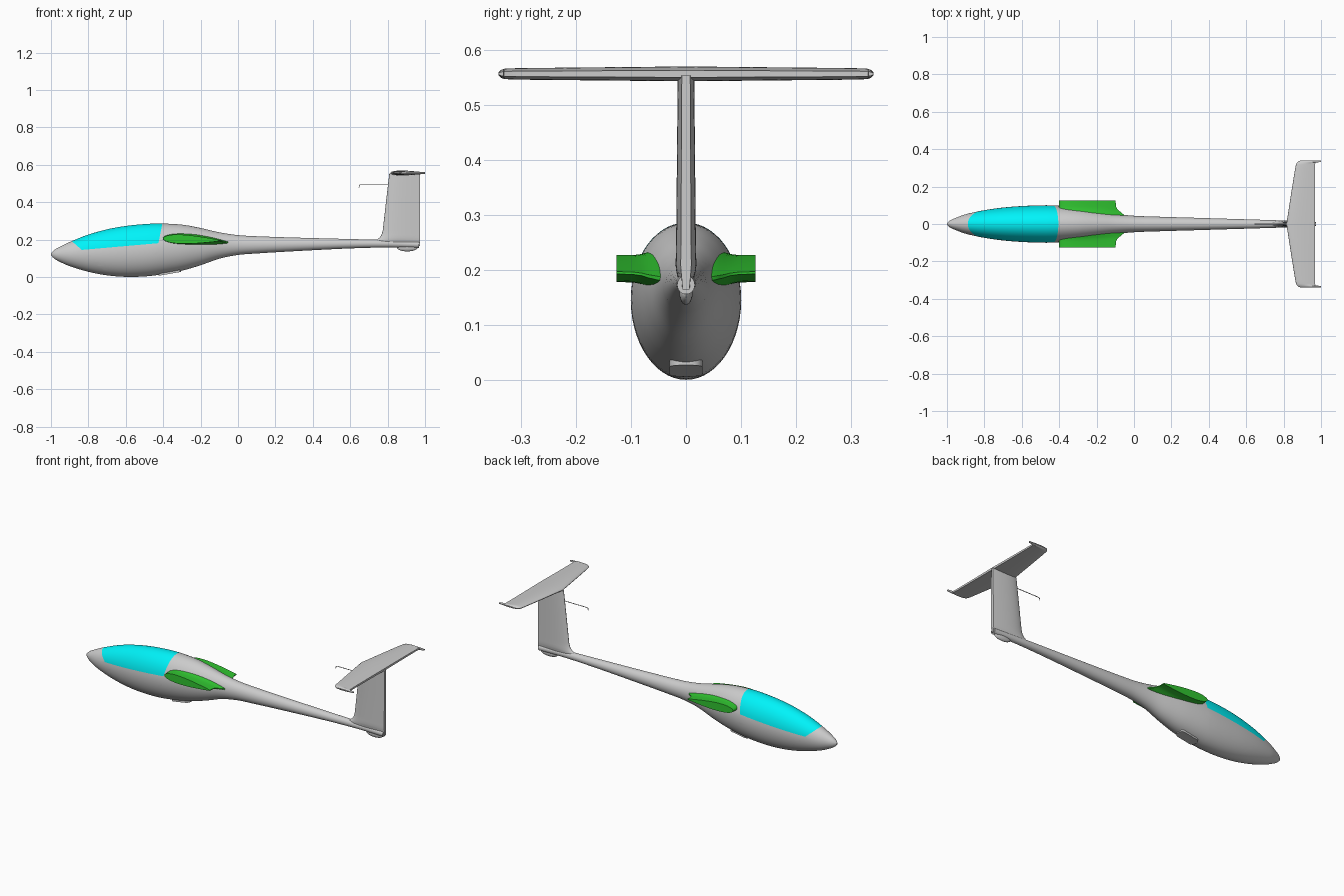
import bpy, bmesh
from math import sin, cos, pi, sqrt, radians
from mathutils import Vector

if "Cube" in bpy.data.objects:
    bpy.data.objects.remove(bpy.data.objects["Cube"])


def material(name, color):
    m = bpy.data.materials.new(name)
    m.diffuse_color = color
    m.use_nodes = True
    m.node_tree.nodes["Principled BSDF"].inputs["Base Color"].default_value = m.diffuse_color
    return m


def finish(bm, name, mat=None, angle=35):
    bmesh.ops.recalc_face_normals(bm, faces=bm.faces)
    mesh = bpy.data.meshes.new(name)
    bm.to_mesh(mesh)
    bm.free()
    ob = bpy.data.objects.new(name, mesh)
    bpy.context.collection.objects.link(ob)
    if mat:
        mesh.materials.append(mat)
    bpy.ops.object.select_all(action='DESELECT')
    ob.select_set(True)
    bpy.context.view_layer.objects.active = ob
    bpy.ops.object.shade_smooth_by_angle(angle=radians(angle))
    return ob


def loft(rings):
    bm = bmesh.new()
    loops = [[bm.verts.new(p) for p in r] for r in rings]
    for a, b in zip(loops, loops[1:]):
        n = len(a)
        for i in range(n):
            bm.faces.new((a[i], a[(i + 1) % n], b[(i + 1) % n], b[i]))
    bm.faces.new(loops[0])
    bm.faces.new(loops[-1])
    return bm


def spline(rows, x):
    # smooth interpolation of a station table by its first column
    n = len(rows)
    i = max(k for k in range(n - 1) if rows[k][0] <= x + 1e-9)

    def slope(k, c):
        a, b = rows[max(k - 1, 0)], rows[min(k + 1, n - 1)]
        return (b[c] - a[c]) / (b[0] - a[0])
    p, q = rows[i], rows[i + 1]
    h = q[0] - p[0]
    t = (x - p[0]) / h
    return [(2*t**3 - 3*t*t + 1) * p[c] + (t**3 - 2*t*t + t) * h * slope(i, c)
            + (3*t*t - 2*t**3) * q[c] + (t**3 - t*t) * h * slope(i + 1, c)
            for c in range(1, len(p))]


def foil(cut, n=16):
    # closed wing section, chord 0..1, half thickness 1, tail cut off at `cut`
    pts = []
    for k in range(n + 1):
        u = 1 - cos(pi / 2 * k / n)
        x = u * cut
        v = 10 * (.2969*sqrt(x) - .126*x - .3516*x**2 + .2843*x**3 - .1015*x**4)
        pts.append((u, v))
    return pts[::-1] + [(u, -v) for u, v in pts[1:]]


# Fuselage stations: x, bottom z, top z, half width
stations = [
    (-1.0, .117, .127, .004), (-.985, .100, .143, .018), (-.95, .080, .163, .034),
    (-.9, .058, .187, .052), (-.8, .028, .227, .074), (-.7, .009, .255, .088),
    (-.6, .001, .273, .096), (-.5, .003, .283, .100), (-.42, .012, .286, .099),
    (-.3, .034, .280, .088), (-.2, .063, .262, .072), (-.1, .098, .239, .054),
    (0, .118, .224, .044), (.1, .126, .218, .040), (.3, .138, .211, .034),
    (.6, .153, .203, .025), (.8, .158, .198, .019), (.968, .156, .190, .016)]

# Canopy boundary: lower sill, front edge, rear edge (points, directions kept)
cuts = [(Vector((-.835, 0, .145)), Vector((-.088, 0, 1)).normalized()),
        (Vector((-.835, 0, .145)), Vector((.7, 0, .8)).normalized()),
        (Vector((-.425, 0, .183)), Vector((-1, 0, .2)).normalized())]


def hull(name, canopy, mat=None):
    rings = []
    count = 96
    for k in range(count + 1):
        s = k / count
        x = -1 + 1.968 * (s if s > .3 else s * (.4 + 2 * s))
        lo, hi, w = spline(stations, min(x, .968))
        rings.append([(x, w * cos(a), (lo + hi) / 2 + (hi - lo) / 2 * sin(a))
                      for a in (2 * pi * j / 56 for j in range(56))])
    bm = loft(rings)
    for co, no in cuts:
        bmesh.ops.bisect_plane(bm, geom=bm.verts[:] + bm.edges[:] + bm.faces[:],
                               plane_co=co, plane_no=no)
    drop = [f for f in bm.faces if canopy != all(
        (f.calc_center_median() - co).dot(no) > 0 for co, no in cuts)]
    bmesh.ops.delete(bm, geom=drop, context='FACES')
    return finish(bm, name, mat)


hull("fuselage", False)
hull("canopy", True, material("canopy_cyan", (0, .9, .95, 1)))

# Wing root stubs: y, leading x, trailing x, leading z, trailing z, half thickness
green = material("stub_green", (.03, .55, .03, 1))
stub = [(.03, -.407, -.045, .209, .184, .039), (.05, -.406, -.055, .208, .185, .038),
        (.06, -.404, -.066, .207, .187, .035), (.07, -.403, -.079, .206, .189, .031),
        (.08, -.402, -.089, .206, .192, .027), (.095, -.401, -.097, .206, .194, .0245),
        (.126, -.400, -.098, .206, .195, .024)]
for side, label in ((-1, "right"), (1, "left")):
    rings = [[(a + (b - a) * u, side * y, za + (zb - za) * u + v * t)
              for u, v in foil(.97)] for y, a, b, za, zb, t in stub]
    finish(loft(rings), "wing_stub_" + label, green)

# Tail fin with filleted root: z, leading x, half thickness
fin = [(.165, .70, .012), (.19, .718, .016), (.2, .742, .018), (.21, .756, .019),
       (.225, .767, .0185), (.25, .774, .018), (.4, .791, .0165), (.553, .809, .015)]
finish(loft([[(a + (.974 - a) * u, v * t, z) for u, v in foil(.76)]
             for z, a, t in fin]), "tail_fin")

# Tailplane: y, leading x, trailing x, half thickness
half = [(0, .815, .968, .0135), (.15, .838, .967, .012), (.30, .862, .967, .0105),
        (.318, .866, .968, .010), (.329, .872, .970, .0095), (.331, .874, 1.0, .009),
        (.336, .881, 1.0, .007), (.34, .893, 1.0, .003)]
span = [(-y, a, b, t) for y, a, b, t in half[:0:-1]] + half
finish(loft([[(a + (b - a) * u, y, .556 + v * t) for u, v in foil(.78)]
             for y, a, b, t in span]), "tailplane")

# Tail wheel fairing
bm = bmesh.new()
bmesh.ops.create_uvsphere(bm, u_segments=24, v_segments=12, radius=1)
bmesh.ops.scale(bm, vec=(.055, .012, .02), verts=bm.verts)
bmesh.ops.translate(bm, vec=(.905, 0, .157), verts=bm.verts)
finish(bm, "tail_wheel_fairing")

# Main wheel door under the belly: rounded plate following the hull slope
bm = bmesh.new()
outline = []
for cx, cy, start in ((1, 1, 0), (-1, 1, 90), (-1, -1, 180), (1, -1, 270)):
    for k in range(6):
        a = radians(start + 18 * k)
        outline.append((cx * .04 + .02 * cos(a), cy * .01 + .02 * sin(a)))
finish(loft([[(-.365 + x, y, .019 + .17 * x + dz) for x, y in outline]
             for dz in (-.002, .018)]), "wheel_door")

# Probe on the fin with its tip bent down
curve = bpy.data.curves.new("fin_probe", 'CURVE')
curve.dimensions = '3D'
curve.bevel_depth = .002
curve.bevel_resolution = 2
curve.use_fill_caps = True
path = [(.83, 0, .494), (.656, 0, .494), (.649, 0, .491), (.647, 0, .478)]
line = curve.splines.new('POLY')
line.points.add(len(path) - 1)
for p, co in zip(line.points, path):
    p.co = (*co, 1)
bpy.context.collection.objects.link(bpy.data.objects.new("fin_probe", curve))
